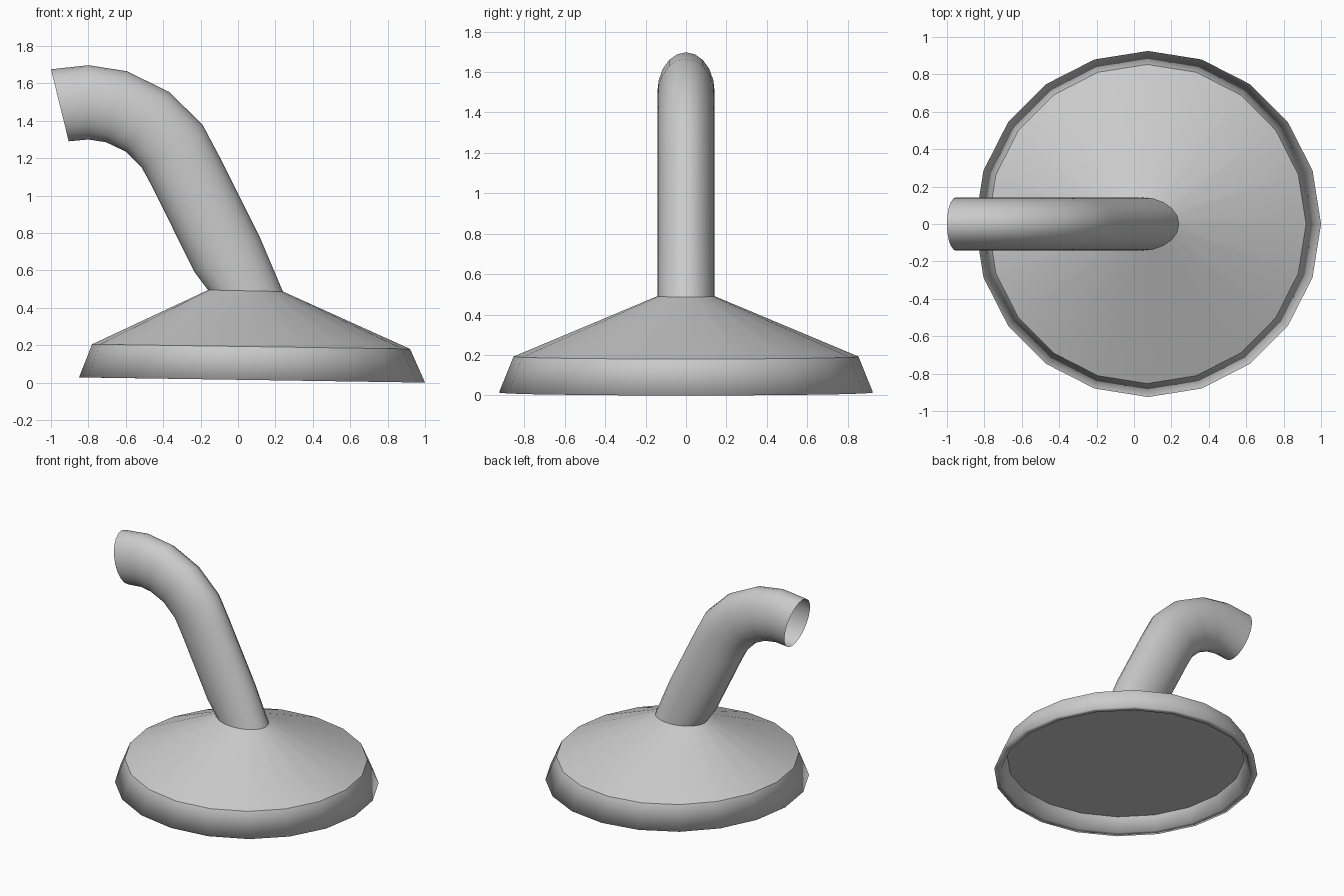
import bpy, bmesh, math
from mathutils import Vector

if "Cube" in bpy.data.objects:
    bpy.data.objects.remove(bpy.data.objects["Cube"])

SIDES = 20


def loft(name, rings, cap_first=False, sharp_rings=()):
    """Skin oval rings; each ring is (left x, left z, right x, right z, half depth)."""
    bm = bmesh.new()
    loops = []
    for lx, lz, rx, rz, depth in rings:
        left, right = Vector((lx, 0, lz)), Vector((rx, 0, rz))
        mid, axis = (left + right) / 2, (right - left) / 2
        loop = []
        for i in range(SIDES):
            a = math.tau * i / SIDES
            p = mid + axis * math.cos(a)
            p.y = depth * math.sin(a)
            loop.append(bm.verts.new(p))
        loops.append(loop)
    for a, b in zip(loops, loops[1:]):
        for i in range(SIDES):
            j = (i + 1) % SIDES
            bm.faces.new((a[i], a[j], b[j], b[i]))
    # Flat spray plate
    if cap_first:
        bm.faces.new(loops[0][::-1])
    for f in bm.faces:
        f.smooth = True
    for k in sharp_rings:
        for i in range(SIDES):
            bm.edges.get((loops[k][i], loops[k][(i + 1) % SIDES])).smooth = False
    mesh = bpy.data.meshes.new(name)
    bm.to_mesh(mesh)
    bm.free()
    obj = bpy.data.objects.new(name, mesh)
    bpy.context.collection.objects.link(obj)
    return obj


# Shower head: recessed plate, flat rim, flared skirt, cone up to the oval neck
loft("shower_head", [
    (-0.755, 0.13, 0.91, 0.107, 0.833),
    (-0.80, 0.027, 0.95, 0.001, 0.875),
    (-0.85, 0.028, 1.00, 0.0, 0.925),
    (-0.78, 0.205, 0.92, 0.18, 0.853),
    (-0.16, 0.495, 0.24, 0.487, 0.142),
], cap_first=True, sharp_rings=(0, 3))

# Bent oval pipe with an open end
loft("pipe", [
    (-0.16, 0.495, 0.24, 0.487, 0.142),
    (-0.235, 0.595, 0.12, 0.77, 0.142),
    (-0.46, 1.05, -0.10, 1.21, 0.142),
    (-0.515, 1.15, -0.19, 1.38, 0.142),
    (-0.60, 1.235, -0.37, 1.555, 0.142),
    (-0.705, 1.285, -0.595, 1.665, 0.142),
    (-0.80, 1.30, -0.80, 1.697, 0.142),
    (-0.905, 1.29, -1.00, 1.675, 0.142),
])
